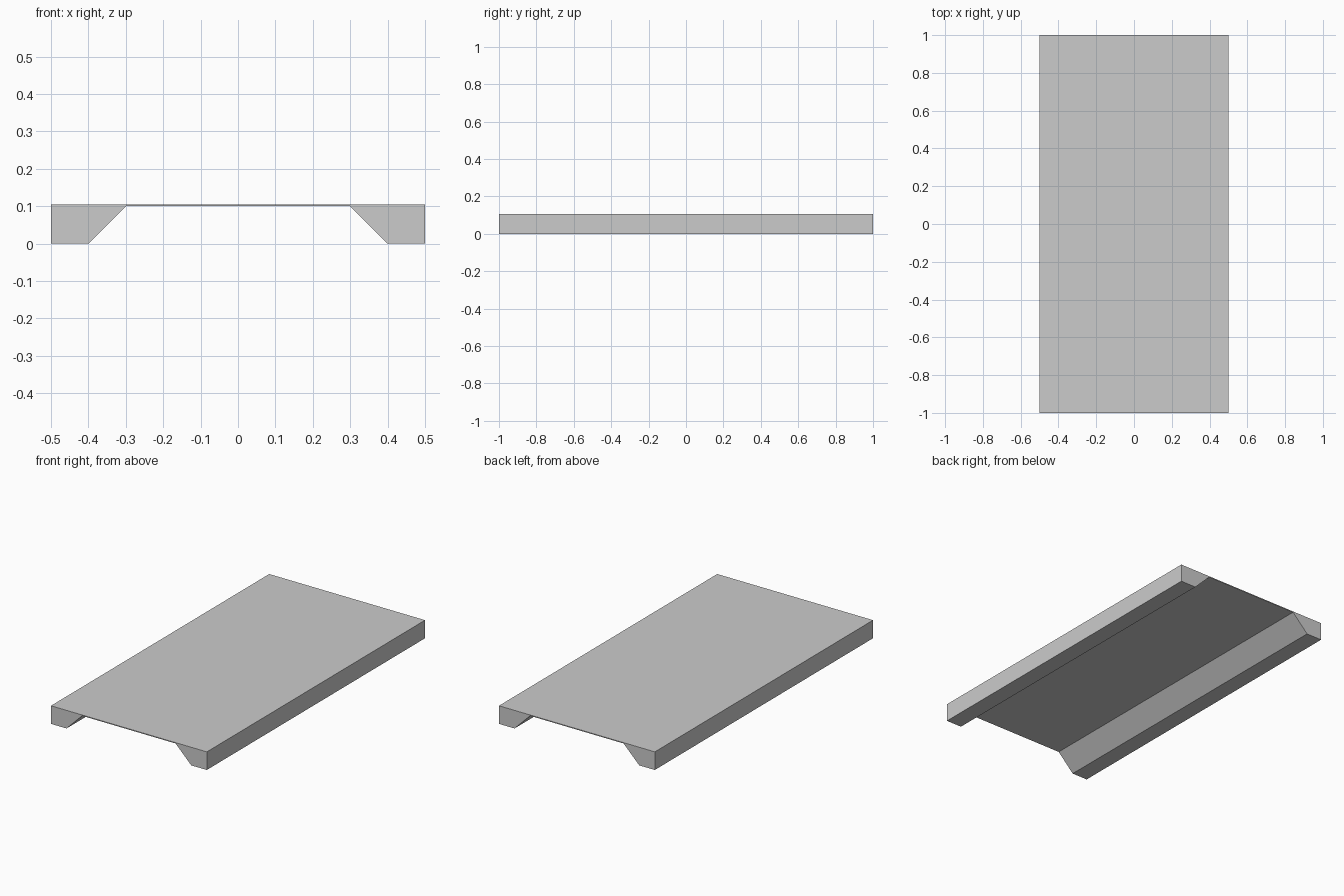
import bpy
import bmesh

if "Cube" in bpy.data.objects:
    bpy.data.objects.remove(bpy.data.objects["Cube"])

WIDTH, LENGTH = 1.0, 2.0
TOP, UNDERSIDE = 0.105, 0.10


def extrude_profile(name, points, length):
    """Extrude an x-z outline along y, centred on y = 0."""
    bm = bmesh.new()
    face = bm.faces.new([bm.verts.new((x, -length / 2, z)) for x, z in points])
    grown = bmesh.ops.extrude_face_region(bm, geom=[face], use_keep_orig=True)
    moved = [g for g in grown["geom"] if isinstance(g, bmesh.types.BMVert)]
    bmesh.ops.translate(bm, verts=moved, vec=(0, length, 0))
    bmesh.ops.recalc_face_normals(bm, faces=bm.faces)
    mesh = bpy.data.meshes.new(name)
    bm.to_mesh(mesh)
    bm.free()
    obj = bpy.data.objects.new(name, mesh)
    bpy.context.collection.objects.link(obj)
    return obj


# Thin deck with a chamfered rail along each long side, as one cross-section
right_half = [(0.3, UNDERSIDE), (0.4, 0), (WIDTH / 2, 0), (WIDTH / 2, TOP)]
left_half = [(-x, z) for x, z in reversed(right_half)]
extrude_profile("channel_slab", right_half + left_half, LENGTH)
